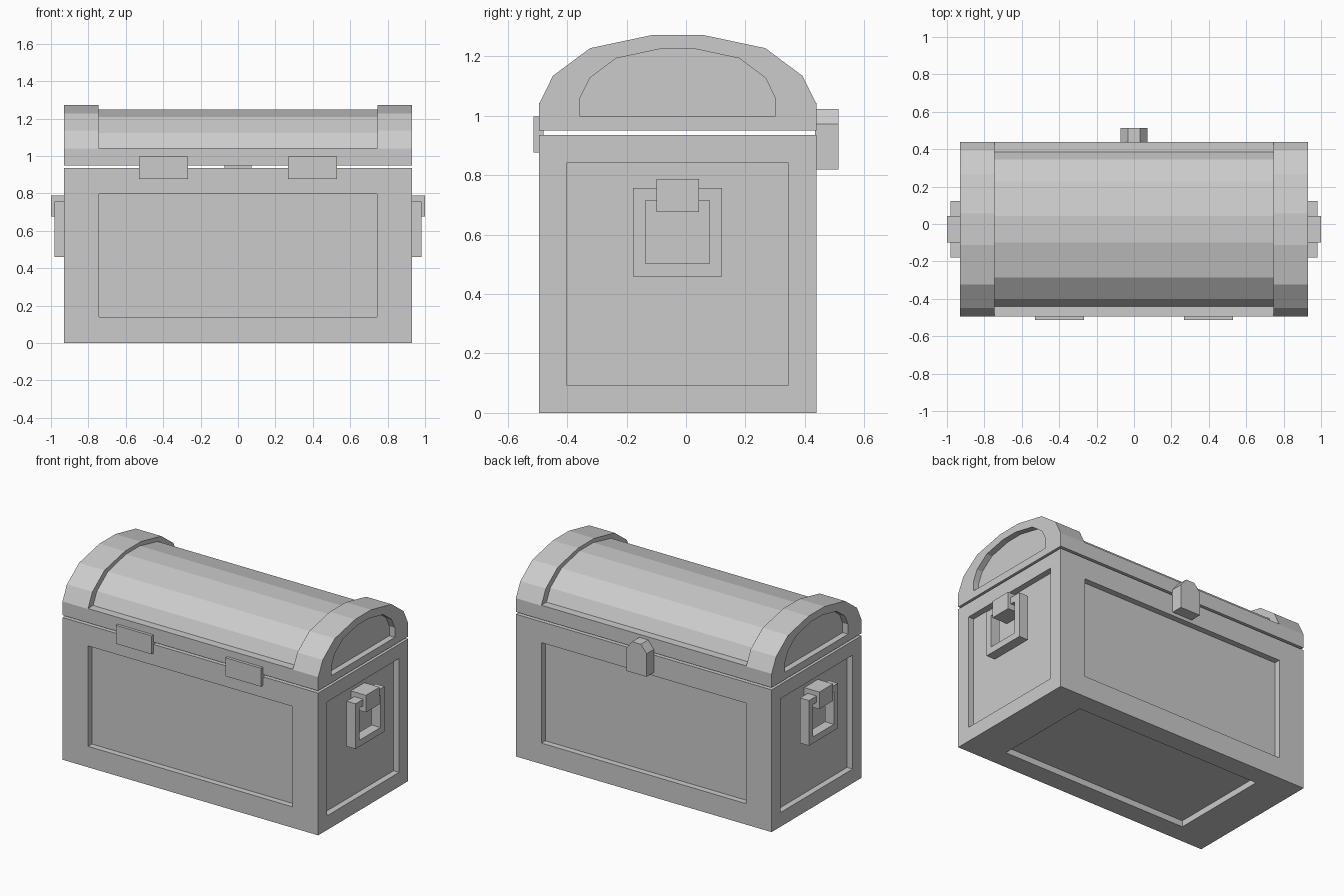
import bpy
import bmesh
from mathutils import Vector

cube = bpy.data.objects.get("Cube")
if cube:
    bpy.data.objects.remove(cube, do_unlink=True)

grey = bpy.data.materials.new("plain_grey")
grey.use_nodes = True
grey.diffuse_color = (0.6, 0.6, 0.6, 1)
grey.node_tree.nodes["Principled BSDF"].inputs["Base Color"].default_value = (0.6, 0.6, 0.6, 1)

MID_Y = -0.028   # centre plane of the chest body
HALF_Y = 0.467
HALF_X = 0.93
BAND_X = 0.745   # where the end bands of the lid begin
DEPTH = 0.04     # depth of all recessed panels


def finish(name, bm):
    bmesh.ops.recalc_face_normals(bm, faces=bm.faces)
    mesh = bpy.data.meshes.new(name)
    bm.to_mesh(mesh)
    bm.free()
    mesh.materials.append(grey)
    obj = bpy.data.objects.new(name, mesh)
    bpy.context.scene.collection.objects.link(obj)
    return obj


def box(lo, hi):
    bm = bmesh.new()
    bmesh.ops.create_cube(bm, size=1)
    lo, hi = Vector(lo), Vector(hi)
    for v in bm.verts:
        v.co = (lo + hi) / 2 + v.co * (hi - lo)
    bm.normal_update()
    return bm


def prism(place, points, start, end):
    """Sweep a flat profile; place(u, v, w) turns it into a 3D point."""
    bm = bmesh.new()
    base = bm.faces.new([bm.verts.new(place(u, v, start)) for u, v in points])
    new = bmesh.ops.extrude_face_region(bm, geom=[base])["geom"]
    move = Vector(place(0, 0, end)) - Vector(place(0, 0, start))
    bmesh.ops.translate(bm, vec=move, verts=[g for g in new if isinstance(g, bmesh.types.BMVert)])
    bmesh.ops.recalc_face_normals(bm, faces=bm.faces)
    bm.normal_update()
    return bm


def along_x(u, v, w):
    return (w, MID_Y + u, v)


def along_y(u, v, w):
    return (u, w, v)


def mirrored(half):
    return half + [(-u, v) for u, v in reversed(half)]


def recess(bm, face, scale):
    """Shrink a copy of the face about its centre, then push it inwards."""
    normal = face.normal.copy()
    centre = face.calc_center_bounds()
    inner = bmesh.ops.extrude_discrete_faces(bm, faces=[face])["faces"][0]
    for v in inner.verts:
        v.co = centre + (v.co - centre) * Vector(scale)
    floor = bmesh.ops.extrude_discrete_faces(bm, faces=[inner])["faces"][0]
    bmesh.ops.translate(bm, vec=-normal * DEPTH, verts=floor.verts)


# Body with a sunken panel on each side and underneath
bm = box((-HALF_X, MID_Y - HALF_Y, 0), (HALF_X, MID_Y + HALF_Y, 0.935))
for face in list(bm.faces):
    n = face.normal
    if abs(n.y) > 0.9:
        recess(bm, face, (0.8, 1, 0.706))
    elif abs(n.x) > 0.9:
        recess(bm, face, (1, 0.8, 0.8))
    elif n.z < -0.9:
        recess(bm, face, (0.726, 0.72, 1))
finish("chest_body", bm)

# Lid end bands with sunken arched panels
arch = mirrored([(-HALF_Y, 0.95), (-HALF_Y, 1.04), (-0.42, 1.135), (-0.295, 1.228), (-0.083, 1.273)])
for side, label in ((1, "left"), (-1, "right")):
    bm = prism(along_x, arch, side * BAND_X, side * HALF_X)
    outer = next(f for f in bm.faces if f.normal.x * side > 0.9)
    recess(bm, outer, (1, 0.703, 0.706))
    finish("lid_band_" + label, bm)

# Lid barrel standing on its straight rim
barrel = mirrored([(-HALF_Y, 0.95), (-HALF_Y, 1.043), (-0.413, 1.043),
                   (-0.373, 1.122), (-0.258, 1.207), (-0.072, 1.249)])
finish("lid_barrel", prism(along_x, barrel, -BAND_X, BAND_X))

# Hinge plates across the gap
for side, label in ((1, "left"), (-1, "right")):
    x = side * 0.398
    finish("hinge_" + label, box((x - 0.13, -0.514, 0.877), (x + 0.13, -0.48, 0.998)))

# Latch with a chamfered top
latch = mirrored([(-0.073, 0.82), (-0.073, 0.972), (-0.032, 1.023)])
finish("latch", prism(along_y, latch, 0.435, 0.514))

# Square ring handles hung from brackets
for side, label in ((1, "left"), (-1, "right")):
    xs = sorted((side * 0.915, side * 0.98))
    bm = box((xs[0], -0.178, 0.46), (xs[1], 0.122, 0.757))
    ends = [f for f in bm.faces if abs(f.normal.x) > 0.9]
    bmesh.ops.inset_individual(bm, faces=ends, thickness=0.06)
    rims = [e for f in ends for e in f.edges]
    bmesh.ops.delete(bm, geom=ends, context="FACES_ONLY")
    bmesh.ops.bridge_loops(bm, edges=rims)
    finish("handle_ring_" + label, bm)

    xs = sorted((side * 0.885, side))
    finish("handle_bracket_" + label, box((xs[0], -0.099, 0.676), (xs[1], 0.043, 0.788)))
